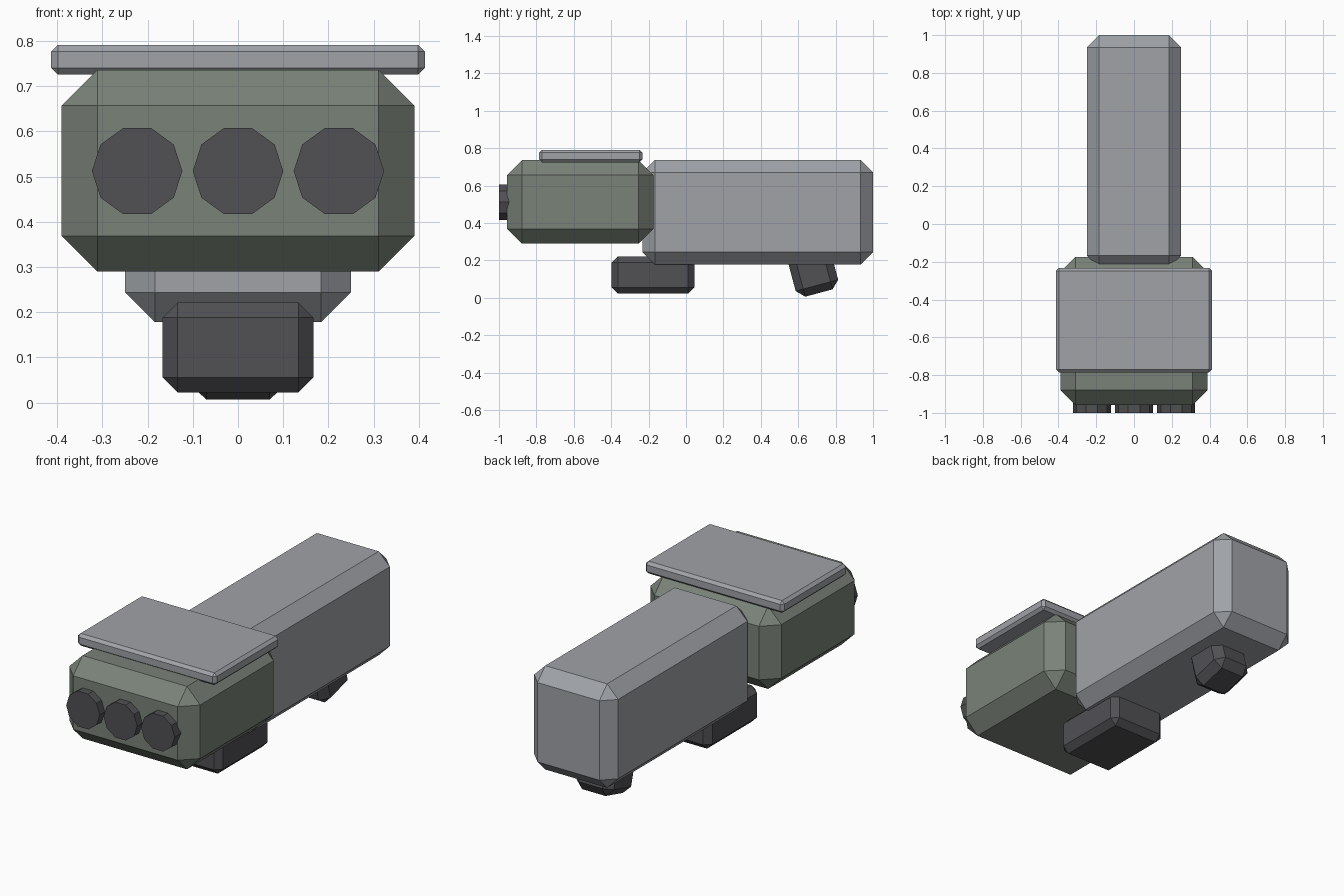
import bpy
import math

cube = bpy.data.objects.get("Cube")
if cube:
    bpy.data.objects.remove(cube, do_unlink=True)


def material(name, rgb):
    m = bpy.data.materials.new(name)
    m.use_nodes = True
    colour = (*rgb, 1.0)
    m.diffuse_color = colour
    bsdf = next(n for n in m.node_tree.nodes if n.type == 'BSDF_PRINCIPLED')
    bsdf.inputs["Base Color"].default_value = colour
    return m


GREY = material("light grey", (0.35, 0.365, 0.39))
GREEN = material("sage green", (0.195, 0.225, 0.19))
DARK = material("dark grey", (0.082, 0.079, 0.088))


def chamfered_box(name, size, centre, chamfer, mat, tilt=0.0):
    """Box with single-segment chamfers on every edge."""
    bpy.ops.mesh.primitive_cube_add(size=1, location=centre)
    ob = bpy.context.object
    ob.name = name
    ob.scale = size
    bpy.ops.object.transform_apply(location=False, rotation=False, scale=True)
    ob.rotation_euler.x = math.radians(tilt)
    ob.data.materials.append(mat)
    bevel = ob.modifiers.new("chamfer", 'BEVEL')
    bevel.width = chamfer
    bevel.segments = 1
    bevel.limit_method = 'NONE'
    return ob


def span_box(name, half_x, y, z, chamfer, mat):
    """Centred chamfered box given by its y and z ranges."""
    size = (2 * half_x, y[1] - y[0], z[1] - z[0])
    centre = (0, sum(y) / 2, sum(z) / 2)
    return chamfered_box(name, size, centre, chamfer, mat)


# Long rear body and wide front housing
span_box("rear_body", 0.25, (-0.232, 1.0), (0.178, 0.737), 0.066, GREY)
span_box("front_housing", 0.39, (-0.957, -0.175), (0.29, 0.736), 0.079, GREEN)

# Thin plate on top of the housing
span_box("top_plate", 0.413, (-0.785, -0.233), (0.725, 0.791), 0.015, GREY)

# Block under the body and tilted rear foot
span_box("under_block", 0.167, (-0.397, 0.045), (0.023, 0.221), 0.033, DARK)
chamfered_box("rear_foot", (0.224, 0.235, 0.3), (0, 0.672, 0.171), 0.042, DARK, tilt=15)

# Three ten-sided nozzles across the front
for label, x in (("right", -0.223), ("middle", 0), ("left", 0.223)):
    bpy.ops.mesh.primitive_cylinder_add(
        vertices=10, radius=0.1, depth=0.1,
        location=(x, -0.95, 0.512),
        rotation=(math.radians(90), math.radians(90), 0))
    nozzle = bpy.context.object
    nozzle.name = label + "_nozzle"
    # Corner points face sideways
    nozzle.rotation_euler = (math.radians(90), math.radians(18), 0)
    nozzle.data.materials.append(DARK)
